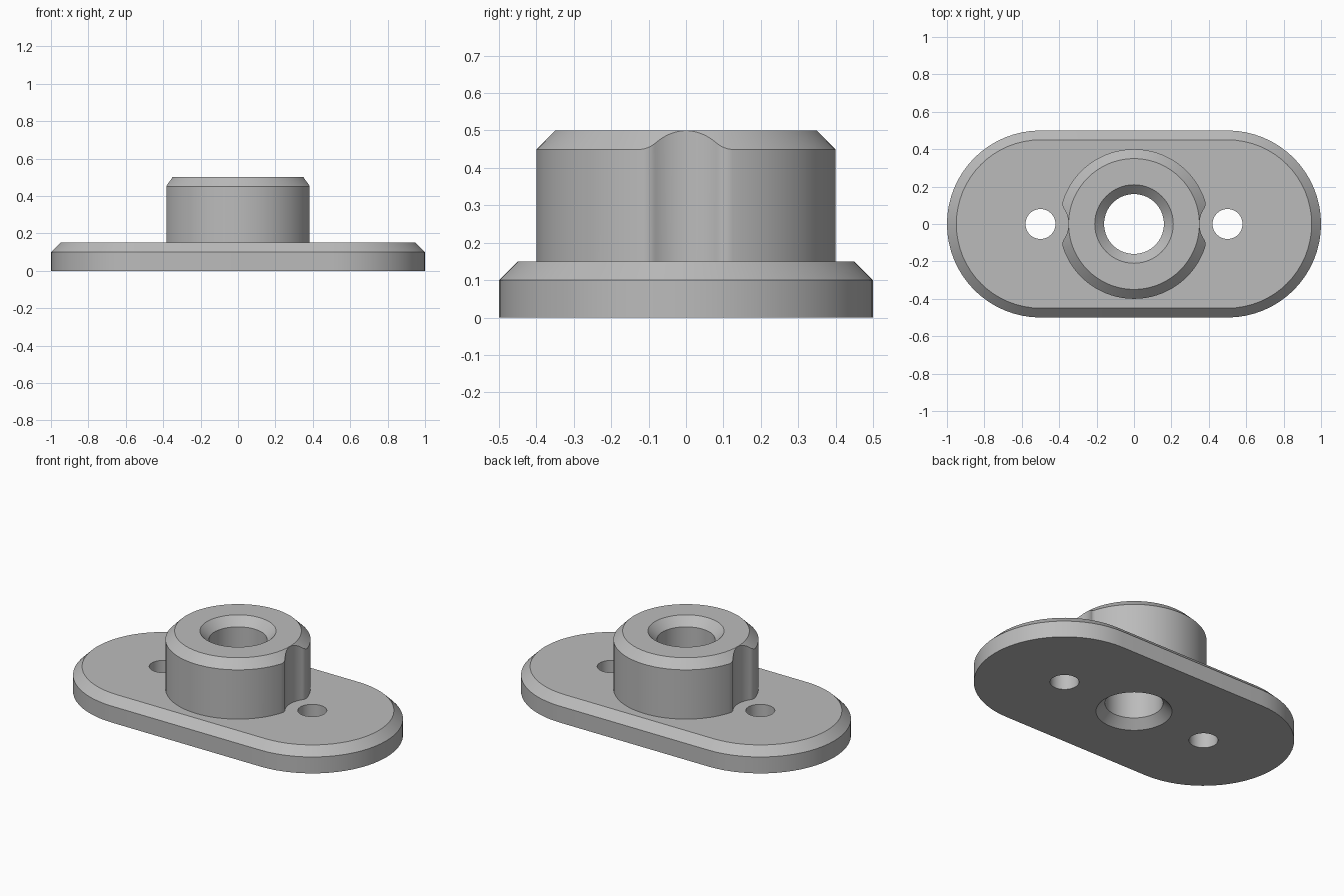
import bpy
import bmesh
from math import pi, cos, sin, atan2, hypot, sqrt, radians

cube = bpy.data.objects.get("Cube")
if cube:
    bpy.data.objects.remove(cube)

grey = bpy.data.materials.new("plain grey")
grey.use_nodes = True
COLOUR = (0.5, 0.5, 0.5, 1)
grey.diffuse_color = COLOUR
grey.node_tree.nodes["Principled BSDF"].inputs["Base Color"].default_value = COLOUR


def arc(cx, cy, r, a0, a1, n):
    return [(cx + r * cos(a0 + (a1 - a0) * i / n), cy + r * sin(a0 + (a1 - a0) * i / n))
            for i in range(n + 1)]


def loft(name, rings):
    """Closed solid through rings of equal length, capped at both ends."""
    bm = bmesh.new()
    loops = [[bm.verts.new(p) for p in ring] for ring in rings]
    for low, high in zip(loops, loops[1:]):
        for i in range(len(low)):
            j = (i + 1) % len(low)
            bm.faces.new((low[i], low[j], high[j], high[i]))
    bm.faces.new(loops[0][::-1])
    bm.faces.new(loops[-1])
    bmesh.ops.recalc_face_normals(bm, faces=bm.faces)
    mesh = bpy.data.meshes.new(name)
    bm.to_mesh(mesh)
    bm.free()
    mesh.materials.append(grey)
    obj = bpy.data.objects.new(name, mesh)
    bpy.context.collection.objects.link(obj)
    return obj


def lathe(name, x, profile, n=64):
    return loft(name, [[(px, py, z) for px, py in arc(x, 0, r, 0, 2 * pi, n)[:-1]]
                       for r, z in profile])


def combine(target, tool, operation):
    mod = target.modifiers.new(operation, "BOOLEAN")
    mod.operation, mod.solver, mod.object = operation, "EXACT", tool
    bpy.context.view_layer.objects.active = target
    bpy.ops.object.modifier_apply(modifier=mod.name)
    bpy.data.objects.remove(tool)


# Rounded base plate with a chamfered top edge
def stadium(r, z):
    ends = arc(0.5, 0, r, -pi / 2, pi / 2, 32) + arc(-0.5, 0, r, pi / 2, 3 * pi / 2, 32)
    return [(x, y, z) for x, y in ends]


flange = loft("flange", [stadium(0.5, 0), stadium(0.5, 0.1), stadium(0.45, 0.15)])

# Boss outline: main circle, side scallops and the rounding between them
BOSS, SCALLOP, ROUND, CHAMFER = 0.4, 0.15, 0.05, 0.05
fx = (BOSS - ROUND) ** 2 - (SCALLOP + ROUND) ** 2 + 0.25
fy = sqrt((BOSS - ROUND) ** 2 - fx ** 2)
to_scallop, to_boss = atan2(-fy, 0.5 - fx), atan2(fy, fx)
quarter = (arc(0.5, 0, SCALLOP, pi, to_scallop + pi, 12)[:-1]
           + arc(fx, fy, ROUND, to_scallop, to_boss, 10)[:-1]
           + arc(0, 0, BOSS, to_boss, pi / 2, 20))
half = quarter + [(-x, y) for x, y in quarter[-2::-1]]
outline = half + [(x, -y) for x, y in half[-2:0:-1]]


def boss_top(x, y):
    """Outer edge and inner edge of the conical chamfer at one outline point."""
    r, flat = hypot(x, y), BOSS - CHAMFER - 0.0005
    return (x, y, 0.5 + flat - r), (x * flat / r, y * flat / r, 0.5)


edge, rim = zip(*[boss_top(x, y) for x, y in outline])
boss = loft("boss", [[(x, y, 0.05) for x, y in outline], edge, rim])
combine(flange, boss, "UNION")

# Central bore, countersunk at both ends, and two fixing holes
bore = lathe("bore", 0, [(0.26, -0.05), (0.16, 0.05), (0.16, 0.45), (0.26, 0.55)])
combine(flange, bore, "DIFFERENCE")
for side in (-1, 1):
    hole = lathe("fixing_hole", side * 0.5, [(0.08, -0.1), (0.08, 0.3)], 48)
    combine(flange, hole, "DIFFERENCE")

# Smooth curved walls, sharp chamfer edges
flange.name = "flanged_bushing"
bpy.ops.object.select_all(action="DESELECT")
flange.select_set(True)
bpy.context.view_layer.objects.active = flange
bpy.ops.object.shade_smooth_by_angle(angle=radians(25))
